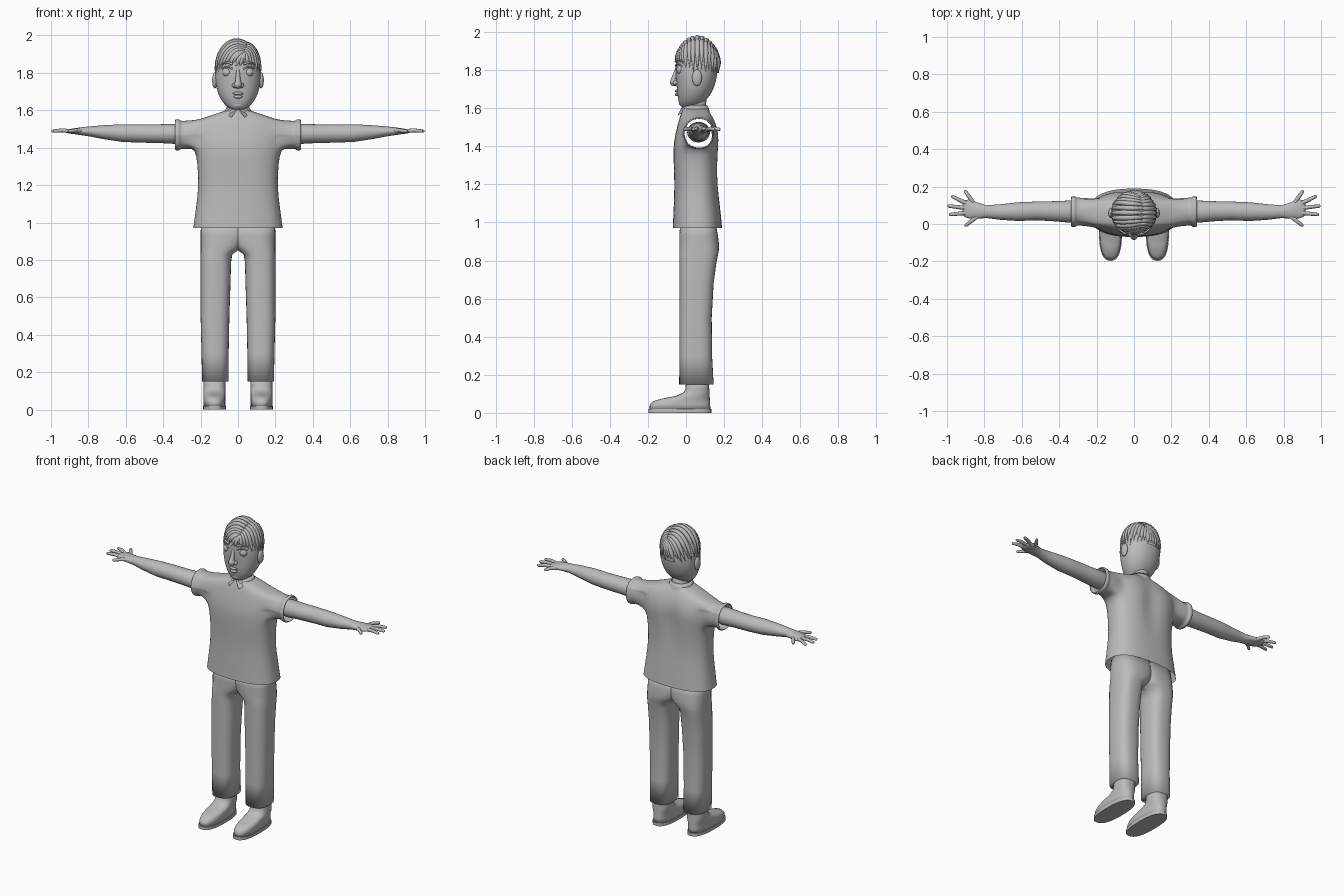
import bpy, bmesh, math
from mathutils import Vector

cube = bpy.data.objects.get("Cube")
if cube:
    bpy.data.objects.remove(cube)

grey = bpy.data.materials.new("plain_grey")
grey.use_nodes = True
tone = (0.5, 0.5, 0.5, 1)
grey.diffuse_color = tone
grey.node_tree.nodes["Principled BSDF"].inputs["Base Color"].default_value = tone


def add_object(name, data, mirror=False, subsurf=0):
    obj = bpy.data.objects.new(name, data)
    bpy.context.collection.objects.link(obj)
    data.materials.append(grey)
    if mirror:
        obj.modifiers.new("Mirror", "MIRROR")
    if subsurf:
        mod = obj.modifiers.new("Subdivision", "SUBSURF")
        mod.levels = mod.render_levels = subsurf
    return obj


def finish(name, bm, **options):
    bmesh.ops.recalc_face_normals(bm, faces=bm.faces)
    for face in bm.faces:
        face.smooth = True
    mesh = bpy.data.meshes.new(name)
    bm.to_mesh(mesh)
    bm.free()
    return add_object(name, mesh, **options)


def oval(x0, x1, y0, y1, power=2.0, n=32):
    """Superellipse outline inside the given limits."""
    def sp(v):
        return math.copysign(abs(v) ** (2 / power), v)
    pts = []
    for i in range(n):
        a = math.tau * i / n
        pts.append(((x0 + x1) / 2 + (x1 - x0) / 2 * sp(math.cos(a)),
                    (y0 + y1) / 2 + (y1 - y0) / 2 * sp(math.sin(a))))
    return pts


def skin(rings, caps=True):
    bm = bmesh.new()
    loops = [[bm.verts.new(p) for p in ring] for ring in rings]
    n = len(loops[0])
    for low, high in zip(loops, loops[1:]):
        for i in range(n):
            j = (i + 1) % n
            bm.faces.new((low[i], low[j], high[j], high[i]))
    if caps:
        bm.faces.new(loops[0])
        bm.faces.new(loops[-1])
    return bm


def stack(sections, power=2.0, caps=True):
    """Sections are (z, x0, x1, y0, y1)."""
    return skin([[(x, y, s[0]) for x, y in oval(*s[1:], power)] for s in sections], caps)


def ball(name, centre, radii, mirror=False):
    bm = bmesh.new()
    bmesh.ops.create_uvsphere(bm, u_segments=24, v_segments=14, radius=1)
    for v in bm.verts:
        v.co = Vector(c + r * k for c, r, k in zip(centre, radii, v.co))
    return finish(name, bm, mirror=mirror)


def tubes(name, paths, depth, mirror=False):
    """Each path is a list of (point, radius factor)."""
    data = bpy.data.curves.new(name, "CURVE")
    data.dimensions = "3D"
    data.bevel_depth = depth
    data.bevel_resolution = 3
    data.use_fill_caps = True
    for path in paths:
        spline = data.splines.new("POLY")
        spline.points.add(len(path) - 1)
        for p, (co, r) in zip(spline.points, path):
            p.co = (*co, 1)
            p.radius = r
        spline.use_smooth = True
    return add_object(name, data, mirror=mirror)


# Shirt: open body, side holes drawn out into open sleeves
body = [(0.97, 0.24, -0.07, 0.19), (1.08, 0.225, -0.065, 0.18), (1.2, 0.21, -0.06, 0.167),
        (1.32, 0.218, -0.066, 0.17), (1.395, 0.23, -0.066, 0.175), (1.43, 0.235, -0.062, 0.177),
        (1.468, 0.235, -0.055, 0.175), (1.51, 0.23, -0.045, 0.165), (1.55, 0.205, -0.034, 0.147),
        (1.577, 0.135, -0.024, 0.13), (1.597, 0.07, -0.015, 0.115)]
bm = stack([(z, -w, w, a, b) for z, w, a, b in body], 2.5, caps=False)
arm_y, arm_z = 0.068, 1.468
holes = []
for f in bm.faces:
    c = f.calc_center_median()
    if 1.395 < c.z < 1.55 and abs(c.x) > 0.17 and abs(c.y - 0.055) < 0.077:
        holes.append(f)
bmesh.ops.delete(bm, geom=holes, context="FACES")
for v in bm.verts:
    if v.co.y > 0.1:
        fold = math.exp(-(v.co.x / 0.045) ** 2) * math.exp(-((v.co.z - 1.4) / 0.15) ** 2)
        v.co.y -= 0.025 * fold
sleeve = [(0.265, 0.078), (0.31, 0.075), (0.311, 0.084), (0.322, 0.086), (0.335, 0.084), (0.336, 0.078)]
for side in (-1, 1):
    edge = [e for e in bm.edges if e.is_boundary and 1.38 < e.verts[0].co.z < 1.56
            and 1.38 < e.verts[1].co.z < 1.56 and e.verts[0].co.x * side > 0.1]
    for x, r in sleeve:
        new = bmesh.ops.extrude_edge_only(bm, edges=edge)["geom"]
        for v in (g for g in new if isinstance(g, bmesh.types.BMVert)):
            a = math.atan2(v.co.z - arm_z, v.co.y - arm_y)
            v.co = (side * x, arm_y + r * math.cos(a), arm_z + r * math.sin(a))
        edge = [g for g in new if isinstance(g, bmesh.types.BMEdge) and g.is_boundary]
finish("shirt", bm, subsurf=1)

# Collar band and its two front points
finish("collar", stack([(1.58, -0.078, 0.078, -0.03, 0.125), (1.6, -0.07, 0.07, -0.022, 0.12),
                        (1.618, -0.06, 0.06, -0.012, 0.11), (1.6, -0.056, 0.056, -0.008, 0.106)], caps=False))
bm = bmesh.new()
flap = [bm.verts.new(p) for p in ((0.003, -0.024, 1.603), (0.035, -0.044, 1.562),
                                  (0.066, -0.004, 1.582), (0.045, -0.004, 1.612))]
bm.faces.new(flap)
bmesh.ops.solidify(bm, geom=bm.faces[:], thickness=0.006)
finish("collar_point", bm, mirror=True)

# Trousers: one leg mirrored, halves meeting above the crotch
leg = [(0.15, 0.05, 0.192, -0.036, 0.145), (0.3, 0.05, 0.195, -0.034, 0.137),
       (0.5, 0.046, 0.2, -0.034, 0.135), (0.68, 0.04, 0.2, -0.034, 0.145),
       (0.79, 0.037, 0.2, -0.035, 0.16), (0.83, 0.03, 0.2, -0.035, 0.168),
       (0.85, 0.0, 0.2, -0.035, 0.172), (0.88, -0.03, 0.2, -0.035, 0.174),
       (0.93, -0.05, 0.2, -0.035, 0.168), (1.0, -0.05, 0.198, -0.03, 0.155)]
finish("trouser_leg", stack(leg, 2.7), mirror=True)

# Shoes
upper = [(0.015, -0.192, 0.128), (0.045, -0.19, 0.127), (0.062, -0.172, 0.126), (0.076, -0.12, 0.125),
         (0.09, -0.05, 0.124), (0.108, -0.012, 0.123), (0.13, -0.002, 0.122), (0.18, 0.0, 0.122)]
finish("shoe", stack([(z, 0.067, 0.184, a, b) for z, a, b in upper], 2.5), mirror=True)
sole = finish("shoe_sole", stack([(z, 0.063, 0.188, -0.198, 0.133) for z in (0, 0.02)], 2.5), mirror=True)

# Arms with palms
arm = [(0.22, 0.045, 0.04, 0.066, 1.472), (0.33, 0.06, 0.054, 0.066, 1.474), (0.42, 0.054, 0.05, 0.068, 1.475),
       (0.52, 0.05, 0.049, 0.07, 1.476), (0.62, 0.05, 0.047, 0.066, 1.478), (0.72, 0.041, 0.037, 0.064, 1.483),
       (0.79, 0.034, 0.027, 0.066, 1.487), (0.84, 0.044, 0.021, 0.072, 1.488),
       (0.88, 0.051, 0.015, 0.08, 1.488), (0.905, 0.045, 0.011, 0.083, 1.487), (0.918, 0.03, 0.006, 0.083, 1.487)]
finish("arm", skin([[(x, y, z) for y, z in oval(cy - ry, cy + ry, cz - rz, cz + rz, n=24)]
                    for x, ry, rz, cy, cz in arm]), mirror=True)

# Fingers and thumb, root to tip
digits = [((0.86, 0.115), (0.905, 0.18)), ((0.89, 0.108), (0.978, 0.15)), ((0.89, 0.085), (0.998, 0.097)),
          ((0.89, 0.06), (0.99, 0.05)), ((0.82, 0.055), (0.905, -0.012))]
paths = []
for (xa, ya), (xb, yb) in digits:
    path = []
    for t, r in ((0, 1.1), (0.5, 1), (0.9, 0.85), (0.97, 0.6), (1, 0.2)):
        path.append(((xa + (xb - xa) * t, ya + (yb - ya) * t, 1.487 + 0.006 * math.sin(t * math.pi)), r))
    paths.append(path)
tubes("fingers", paths, 0.0105, mirror=True)

# Neck and head
finish("neck", stack([(1.56, -0.06, 0.06, -0.01, 0.11), (1.6, -0.053, 0.053, -0.004, 0.104),
                      (1.68, -0.055, 0.055, 0, 0.11)]))
skull = [(1.601, 0.02, -0.015, 0.03), (1.608, 0.045, -0.028, 0.06), (1.63, 0.073, -0.038, 0.095),
         (1.67, 0.1, -0.046, 0.13), (1.72, 0.117, -0.05, 0.153), (1.77, 0.123, -0.053, 0.164),
         (1.82, 0.121, -0.055, 0.167), (1.88, 0.108, -0.045, 0.16), (1.93, 0.08, -0.01, 0.13),
         (1.96, 0.03, 0.03, 0.09)]
finish("head", stack([(z, -w, w, a, b) for z, w, a, b in skull], 2.15), subsurf=1)

# Face
ball("eye", (0.058, -0.024, 1.803), (0.026, 0.026, 0.026), mirror=True)
ball("ear", (0.124, 0.058, 1.76), (0.014, 0.026, 0.043), mirror=True)
ball("nose_tip", (0, -0.062, 1.737), (0.021, 0.023, 0.021))
ball("nostril", (0.018, -0.054, 1.733), (0.014, 0.015, 0.013), mirror=True)
tubes("nose_bridge", [[((0, -0.046, 1.815), 0.6), ((0, -0.056, 1.78), 0.8), ((0, -0.066, 1.745), 1.1)]], 0.015)
ball("upper_lip", (0, -0.047, 1.69), (0.028, 0.012, 0.008))
ball("lower_lip", (0, -0.045, 1.672), (0.023, 0.013, 0.009))
ball("chin", (0, -0.02, 1.63), (0.03, 0.018, 0.02))
for name, z, r in (("eyelid", 1.822, 0.005), ("eyebrow", 1.846, 0.007)):
    arc = [((0.03 + 0.06 * t, -0.053 + 0.035 * t * t, z + 0.01 * math.sin(t * math.pi)), 1 - 0.5 * t)
           for t in (0, 0.25, 0.5, 0.75, 1)]
    tubes(name, [arc], r, mirror=True)

# Hair cap, higher over the face than at the nape
centre, radii = Vector((0, 0.06, 1.805)), Vector((0.122, 0.113, 0.168))
bm = bmesh.new()
bmesh.ops.create_uvsphere(bm, u_segments=40, v_segments=28, radius=1)
for v in bm.verts:
    v.co = centre + v.co * radii
bmesh.ops.delete(bm, geom=[v for v in bm.verts if v.co.z < 1.83 - 0.45 * (v.co.y - 0.06)], context="VERTS")
finish("hair_cap", bm)

# Hair strands combed from a side parting
locks = []
count = 34
for k in range(count):
    a = math.tau * k / count
    front = max(0, -math.sin(a))
    drop = -0.06 + 0.28 * front ** 2 + 0.07 * math.sin(k * 2.4)
    start = Vector((0.25, 0.8 * math.sin(a), 0.62)).normalized()
    end = Vector((math.cos(a), math.sin(a), drop)).normalized()
    lock = []
    for i in range(13):
        t = i / 12
        d = start.lerp(end, t)
        d.z += 0.35 * math.sin(t * math.pi) * abs(math.cos(a))
        d.normalize()
        lock.append((centre + d * radii, 0.55 + 0.5 * math.sin(t * math.pi) if t < 0.7 else 0.1 + 2.85 * (1 - t)))
    locks.append(lock)
tubes("hair_strands", locks, 0.0135)

# Keep crisp rims on the soles
bpy.ops.object.select_all(action="DESELECT")
sole.select_set(True)
bpy.context.view_layer.objects.active = sole
bpy.ops.object.shade_smooth_by_angle()
